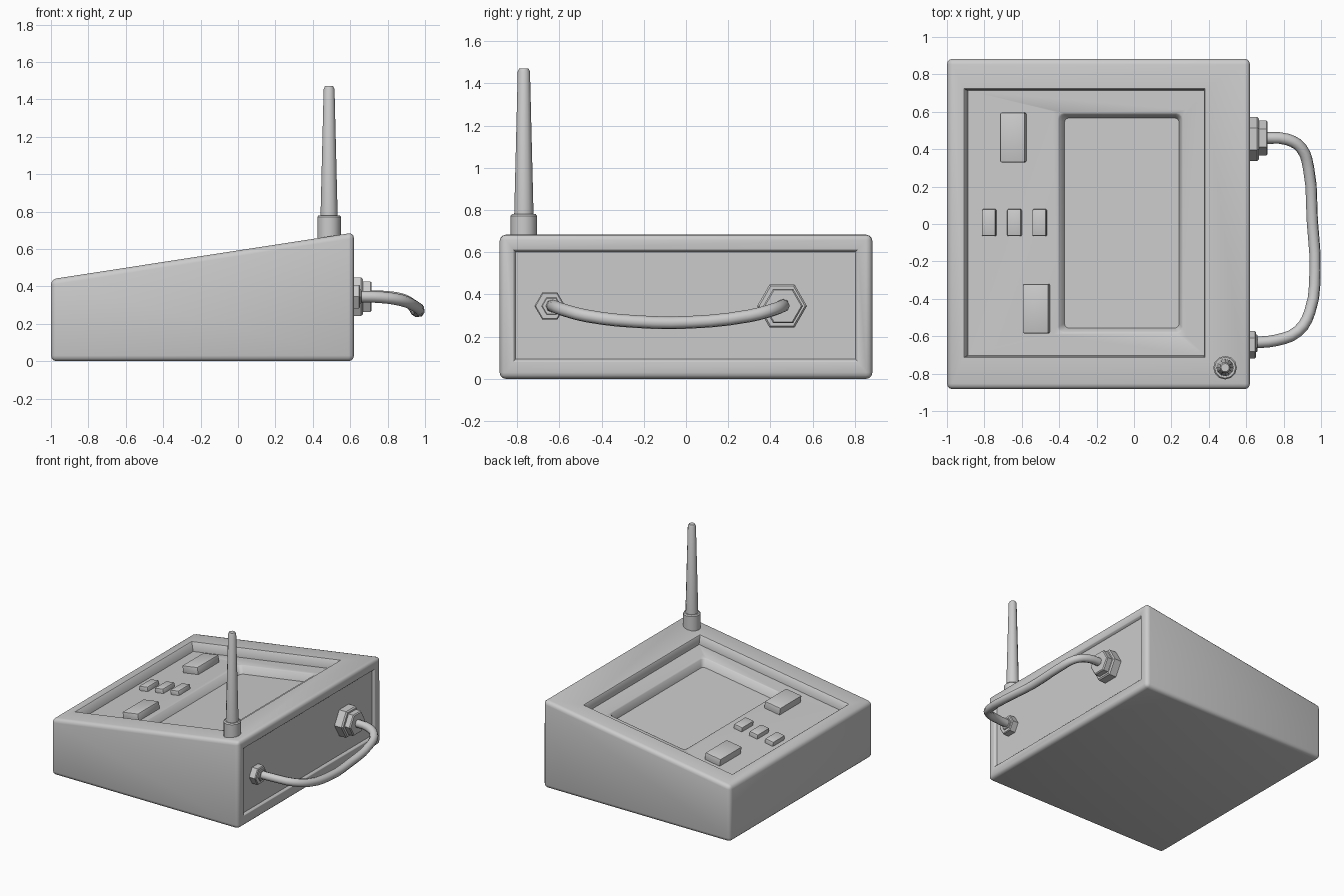
import bpy, bmesh, math
from mathutils import Vector, Matrix

if "Cube" in bpy.data.objects:
    bpy.data.objects.remove(bpy.data.objects["Cube"])

grey = bpy.data.materials.new("plain grey")
grey.diffuse_color = (0.6, 0.6, 0.6, 1)
grey.use_nodes = True
grey.node_tree.nodes["Principled BSDF"].inputs["Base Color"].default_value = grey.diffuse_color

SLOPE = 0.154
TILT = math.atan(SLOPE)
NORMAL = Vector((-math.sin(TILT), 0, math.cos(TILT)))
X0, X1, Y, Z0 = -1.0, 0.62, 0.883, 0.438


def on_slope(x, y, depth=0.0):
    """Point on the tilted top, sunk along its normal."""
    return Vector((x, y, Z0 + SLOPE * (x - X0))) - NORMAL * depth


def finish(name, bm, angle=40):
    bmesh.ops.recalc_face_normals(bm, faces=bm.faces)
    mesh = bpy.data.meshes.new(name)
    bm.to_mesh(mesh)
    bm.free()
    obj = bpy.data.objects.new(name, mesh)
    bpy.context.collection.objects.link(obj)
    mesh.materials.append(grey)
    shade(obj, angle)
    return obj


def shade(obj, angle):
    bpy.ops.object.select_all(action='DESELECT')
    obj.select_set(True)
    bpy.context.view_layer.objects.active = obj
    bpy.ops.object.shade_smooth_by_angle(angle=math.radians(angle))


def rect(a0, a1, b0, b1, inset=0.0):
    a0, a1, b0, b1 = a0 + inset, a1 - inset, b0 + inset, b1 - inset
    return [(a0, b0), (a1, b0), (a1, b1), (a0, b1)]


def sink(bm, direction, rings):
    """Replace the largest face facing a direction by nested rings; return the ring vertices."""
    face = max((f for f in bm.faces if f.normal.dot(direction) > 0.99), key=lambda f: f.calc_area())
    corners = list(face.verts)
    prev = [min(corners, key=lambda v: (v.co - p).length) for p in rings[0]]
    bmesh.ops.delete(bm, geom=[face], context='FACES_ONLY')
    made = []
    for ring in rings:
        cur = [bm.verts.new(p) for p in ring]
        for i in range(4):
            j = (i + 1) % 4
            bm.faces.new((prev[i], prev[j], cur[j], cur[i]))
        made.append(cur)
        prev = cur
    bm.faces.new(prev)
    return made


# Wedge housing with rounded edges
bm = bmesh.new()
bmesh.ops.create_cube(bm, size=2)
for v in bm.verts:
    x = X1 if v.co.x > 0 else X0
    z = Z0 + SLOPE * (x - X0) if v.co.z > 0 else 0
    v.co = (x, Y * v.co.y, z)
bmesh.ops.bevel(bm, geom=bm.edges[:], offset=0.03, segments=3, profile=0.5, affect='EDGES')
bm.normal_update()

# Sunken control deck and the deeper screen well
deck = (-0.91, 0.38, -0.715, 0.725)
well = (-0.42, 0.25, -0.585, 0.595)
DECK_D, WELL_D = 0.07, 0.13
steps = [(deck, 0, 0), (deck, 0.006, 0.006), (deck, 0.012, DECK_D),
         (well, 0, DECK_D), (well, 0.01, DECK_D + 0.008), (well, 0.028, WELL_D)]
rings = sink(bm, NORMAL, [[on_slope(x, y, d) for x, y in rect(*r, i)] for r, i, d in steps])
corner_edges = [bm.edges.get((rings[k][i], rings[k + 1][i])) for k in (3, 4) for i in range(4)]
bmesh.ops.bevel(bm, geom=corner_edges, offset=0.025, segments=3, profile=0.5, affect='EDGES')
bm.normal_update()

# Shallow panel on the right side
side = (-0.82, 0.815, 0.08, 0.615)
steps = [(0, 0), (0.005, 0.004), (0.013, 0.02)]
sink(bm, Vector((1, 0, 0)), [[Vector((X1 - d, y, z)) for y, z in rect(*side, i)] for i, d in steps])
finish("housing", bm)


def button(name, x0, x1, y0, y1, height):
    bm = bmesh.new()
    bmesh.ops.create_cube(bm, size=1)
    bmesh.ops.scale(bm, vec=(x1 - x0, y1 - y0, height + 0.02), verts=bm.verts)
    bmesh.ops.bevel(bm, geom=bm.edges[:], offset=0.008, segments=2, profile=0.5, affect='EDGES')
    centre = on_slope((x0 + x1) / 2, (y0 + y1) / 2, DECK_D - height / 2 + 0.01)
    bm.transform(Matrix.Translation(centre) @ Matrix.Rotation(-TILT, 4, 'Y'))
    finish(name, bm)


# Deck buttons
button("upper_button", -0.72, -0.585, 0.33, 0.595, 0.055)
button("lower_button", -0.598, -0.46, -0.585, -0.32, 0.055)
for i, x in enumerate((-0.82, -0.685, -0.55)):
    button(f"small_button_{i + 1}", x, x + 0.075, -0.065, 0.08, 0.035)


def lathe(name, sides, profile, matrix, angle=40, turn=0.0):
    """Stack of (radius, height) rings about local z, capped at both ends."""
    bm = bmesh.new()
    prev = None
    for r, h in profile:
        ring = [bm.verts.new((r * math.cos(turn + math.tau * i / sides),
                              r * math.sin(turn + math.tau * i / sides), h)) for i in range(sides)]
        if prev is None:
            bm.faces.new(ring)
        else:
            for i in range(sides):
                j = (i + 1) % sides
                bm.faces.new((prev[i], prev[j], ring[j], ring[i]))
        prev = ring
    bm.faces.new(prev)
    bm.transform(matrix)
    finish(name, bm, angle)


# Antenna socket and tapered whip
at = Matrix.Translation((0.487, -0.768, 0))
lathe("antenna_socket", 12, [(0.063, 0.6), (0.063, 0.772), (0.056, 0.78)], at)
lathe("antenna_whip", 12, [(0.046, 0.77), (0.029, 1.455), (0.022, 1.47)], at)


def hex_nut(name, y, z, r, x0, x1):
    m = Matrix.Translation((0, y, z)) @ Matrix.Rotation(math.pi / 2, 4, 'Y')
    b = 0.08 * r
    lathe(name, 6, [(r, x0), (r, x1 - b), (r - b, x1)], m, 25, math.pi / 2)


# Cable fittings
hex_nut("large_nut", 0.455, 0.345, 0.118, 0.59, 0.668)
hex_nut("large_collar", 0.46, 0.345, 0.094, 0.65, 0.715)
hex_nut("small_nut", -0.645, 0.345, 0.073, 0.59, 0.652)
hex_nut("small_collar", -0.638, 0.345, 0.046, 0.62, 0.66)

# Sagging cable between the fittings
path = [(0.64, -0.634, 0.345), (0.76, -0.622, 0.342), (0.875, -0.575, 0.325), (0.94, -0.47, 0.298),
        (0.968, -0.25, 0.272), (0.953, 0.02, 0.268), (0.933, 0.30, 0.298),
        (0.895, 0.405, 0.325), (0.82, 0.452, 0.342), (0.69, 0.46, 0.348)]
curve = bpy.data.curves.new("cable", 'CURVE')
curve.dimensions = '3D'
curve.bevel_depth = 0.031
curve.bevel_resolution = 2
curve.resolution_u = 3
curve.use_fill_caps = True
spline = curve.splines.new('BEZIER')
spline.bezier_points.add(len(path) - 1)
for p, co in zip(spline.bezier_points, path):
    p.co = co
    p.handle_left_type = p.handle_right_type = 'AUTO'
curve.materials.append(grey)
cable = bpy.data.objects.new("cable", curve)
bpy.context.collection.objects.link(cable)
bpy.ops.object.select_all(action='DESELECT')
cable.select_set(True)
bpy.context.view_layer.objects.active = cable
bpy.ops.object.convert(target='MESH')
shade(bpy.context.view_layer.objects.active, 60)
